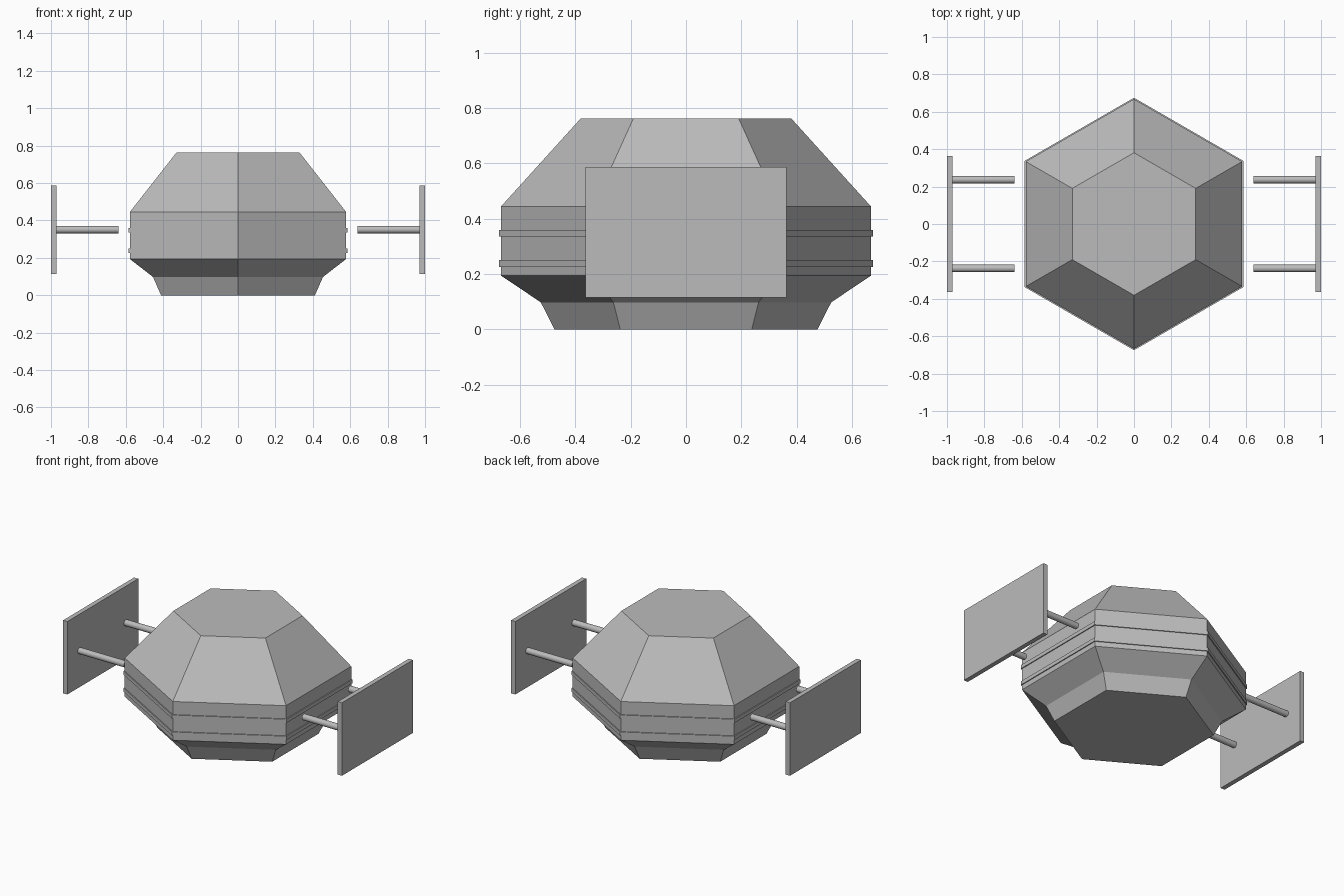
import bpy
import math

cube = bpy.data.objects.get("Cube")
if cube:
    bpy.data.objects.remove(cube, do_unlink=True)

grey = bpy.data.materials.new("hull_grey")
grey.use_nodes = True
colour = (0.5, 0.5, 0.5, 1)
grey.diffuse_color = colour
grey.node_tree.nodes["Principled BSDF"].inputs["Base Color"].default_value = colour


def hex_solid(name, rings):
    """Capped six-sided solid through (radius, height) rings, points facing front and back."""
    verts = [(r * math.sin(k * math.pi / 3), -r * math.cos(k * math.pi / 3), z)
             for r, z in rings for k in range(6)]
    faces = [tuple(reversed(range(6))), tuple(range(len(verts) - 6, len(verts)))]
    for i in range(len(rings) - 1):
        for k in range(6):
            a, b = i * 6 + k, i * 6 + (k + 1) % 6
            faces.append((a, b, b + 6, a + 6))
    mesh = bpy.data.meshes.new(name)
    mesh.from_pydata(verts, [], faces)
    mesh.materials.append(grey)
    obj = bpy.data.objects.new(name, mesh)
    bpy.context.collection.objects.link(obj)


# Faceted hull and the two raised bands around its waist
hex_solid("hull", [(0.475, 0), (0.525, 0.098), (0.668, 0.194), (0.668, 0.445), (0.381, 0.762)])
for name, low in (("lower_band", 0.226), ("upper_band", 0.336)):
    hex_solid(name, [(0.675, low), (0.675, low + 0.024)])

# Side panels, each with two rods reaching in toward the hull
for side, sx in (("left", 1), ("right", -1)):
    bpy.ops.mesh.primitive_cube_add(size=1, location=(sx * 0.985, 0, 0.351))
    panel = bpy.context.object
    panel.name = side + "_panel"
    panel.scale = (0.03, 0.727, 0.473)
    panel.data.materials.append(grey)
    for end, sy in (("front", -1), ("back", 1)):
        bpy.ops.mesh.primitive_cylinder_add(vertices=24, radius=0.02, depth=0.335,
                                            location=(sx * 0.8055, sy * 0.237, 0.351),
                                            rotation=(0, math.pi / 2, 0))
        rod = bpy.context.object
        rod.name = f"{side}_{end}_rod"
        rod.data.materials.append(grey)
        bpy.ops.object.shade_smooth_by_angle()
